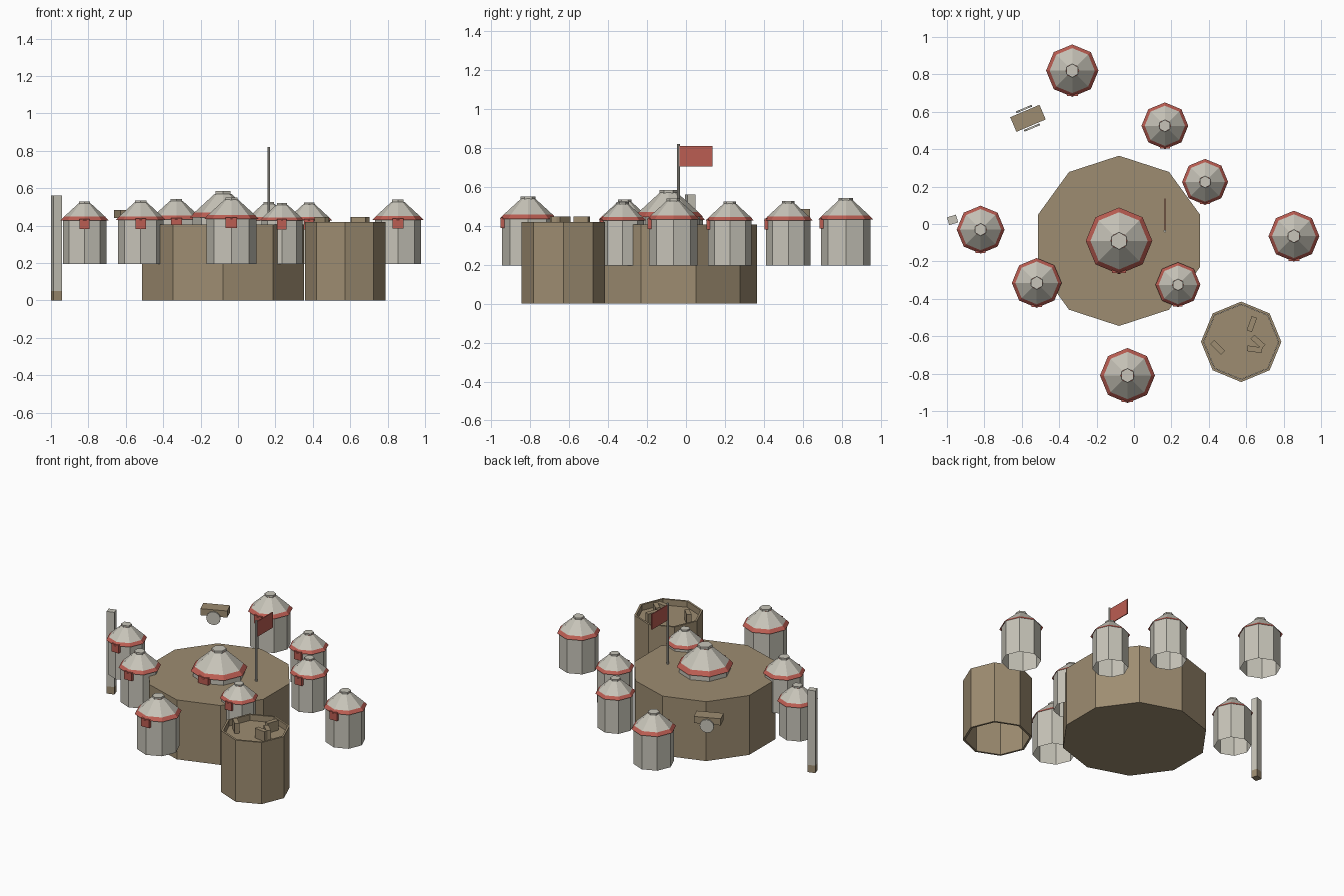
import bpy, bmesh
from math import sin, cos, pi, radians
from mathutils import Matrix, Vector

cube = bpy.data.objects.get("Cube")
if cube:
    bpy.data.objects.remove(cube, do_unlink=True)


def material(name, rgb):
    m = bpy.data.materials.new(name)
    m.use_nodes = True
    color = (*rgb, 1)
    m.diffuse_color = color
    m.node_tree.nodes["Principled BSDF"].inputs["Base Color"].default_value = color
    return m


canvas = material("pale_canvas", (0.57, 0.55, 0.48))
earth = material("tan_earth", (0.34, 0.265, 0.165))
red = material("faded_red", (0.50, 0.11, 0.085))


def finish(name, bm, mats, loc, rot=None):
    mesh = bpy.data.meshes.new(name)
    bm.to_mesh(mesh)
    bm.free()
    for m in mats:
        mesh.materials.append(m)
    ob = bpy.data.objects.new(name, mesh)
    bpy.context.collection.objects.link(ob)
    ob.matrix_world = Matrix.Translation(loc) @ (rot or Matrix())
    return ob


def lathe(name, sides, profile, mats, loc, bands=None, bottom=False, top=False, loop=False, rot=None):
    """Spin (radius, height) points, going upward on the outside, into flat facets."""
    bm = bmesh.new()
    rings = [[bm.verts.new((-r * sin(2 * pi * k / sides), r * cos(2 * pi * k / sides), z))
              for k in range(sides)] for r, z in profile]
    pairs = list(zip(rings, rings[1:]))
    if loop:
        pairs.append((rings[-1], rings[0]))
    for i, (a, b) in enumerate(pairs):
        for k in range(sides):
            n = (k + 1) % sides
            f = bm.faces.new((a[k], a[n], b[n], b[k]))
            f.material_index = bands[i] if bands else 0
    if bottom:
        bm.faces.new(rings[0][::-1])
    if top:
        bm.faces.new(rings[-1])
    return finish(name, bm, mats, loc, rot)


def box(name, size, loc, mat, turn=0):
    bm = bmesh.new()
    bmesh.ops.create_cube(bm, size=1)
    bmesh.ops.scale(bm, vec=size, verts=bm.verts)
    return finish(name, bm, [mat], loc, Matrix.Rotation(radians(turn), 4, 'Z'))


def tent(name, x, y, r):
    eave = 0.39 + 0.3 * r
    # Open wall ring
    lathe(name + "_wall", 8, [(0.91 * r, 0.195), (0.91 * r, eave + 0.01)], [canvas], (x, y, 0))
    # Roof with red border
    lathe(name + "_roof", 8, [(r, 0), (0.86 * r, 0.15 * r), (0.25 * r, 0.71 * r)],
          [red, canvas], (x, y, eave), bands=[0, 1], top=True)
    # Crown cap and door flap
    lathe(name + "_cap", 6, [(0.26 * r, 0.69 * r), (0.26 * r, 0.79 * r)], [canvas],
          (x, y, eave), bottom=True, top=True)
    box(name + "_door_flap", (0.42 * r, 0.17 * r, 0.055),
        (x, y - 0.885 * r, eave - 0.0195), red)


# Main mound with the large tent
lathe("mound", 10, [(0.455, 0), (0.455, 0.405)], [earth], (-0.08, -0.09, 0), bottom=True, top=True)
tent("main_tent", -0.08, -0.09, 0.178)

# Surrounding tents
tents = [(-0.33, 0.82, 0.14), (0.165, 0.525, 0.125), (0.38, 0.225, 0.123), (0.855, -0.065, 0.136),
         (0.235, -0.325, 0.12), (-0.035, -0.81, 0.147), (-0.52, -0.315, 0.133), (-0.82, -0.03, 0.128)]
for i, t in enumerate(tents, 1):
    tent(f"tent_{i}", *t)

# Round enclosure with a raised floor
hub = (0.573, -0.63, 0)
lathe("enclosure_wall", 8, [(0.215, 0), (0.215, 0.42), (0.201, 0.42), (0.201, 0)],
      [earth], hub, loop=True)
lathe("enclosure_floor", 8, [(0.2, 0.37), (0.2, 0.38)], [earth], hub, bottom=True, top=True)

# Benches on the floor
for i, (x, y, turn) in enumerate([(0.63, -0.535, 70), (0.447, -0.66, -45),
                                  (0.663, -0.63, -42), (0.645, -0.67, -8)], 1):
    box(f"bench_{i}", (0.08, 0.03, 0.07), (x, y, 0.412), earth, turn)

# Flag
lathe("flag_pole", 8, [(0.007, 0.40), (0.007, 0.82)], [canvas], (0.165, -0.038, 0), bottom=True, top=True)
box("flag", (0.006, 0.17, 0.105), (0.165, 0.05, 0.757), red)

# Standing post on an earth footing
box("post", (0.05, 0.043, 0.51), (-0.97, 0.022, 0.305), canvas, 17)
box("post_footing", (0.05, 0.043, 0.05), (-0.97, 0.022, 0.025), earth, 17)

# Cart
turn = 23
spin = Matrix.Rotation(radians(turn), 4, 'Z')
centre = Vector((-0.567, 0.565, 0))
box("cart_bed", (0.17, 0.085, 0.045), centre + Vector((0, 0, 0.462)), earth, turn)
for side, s in (("left", 1), ("right", -1)):
    lathe(f"cart_wheel_{side}", 12, [(0.045, -0.005), (0.045, 0.005)], [canvas],
          centre + spin @ Vector((0, s * 0.054, 0)) + Vector((0, 0, 0.433)),
          bottom=True, top=True, rot=spin @ Matrix.Rotation(pi / 2, 4, 'X'))
